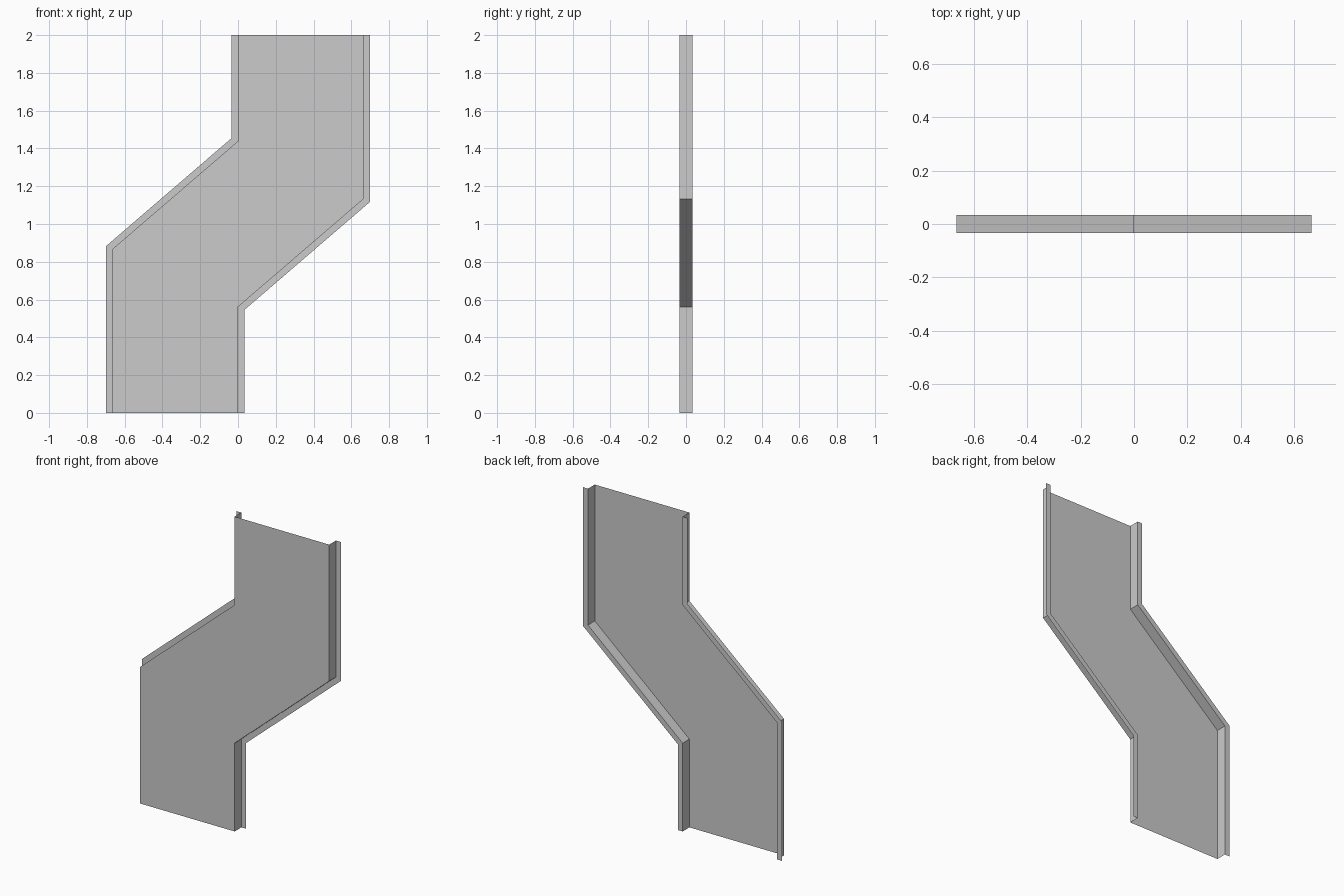
import bpy
import bmesh

cube = bpy.data.objects.get("Cube")
if cube:
    bpy.data.objects.remove(cube, do_unlink=True)

WIDTH = 0.665    # panel width
DEPTH = 0.034    # half the depth of the folded edge
LIP = 0.034      # lip width
MITRE = 0.0157   # height shift of the lip at each bend

grey = bpy.data.materials.new("sheet_grey")
grey.use_nodes = True
colour = (0.6, 0.6, 0.6, 1.0)
grey.diffuse_color = colour
grey.node_tree.nodes["Principled BSDF"].inputs["Base Color"].default_value = colour

# Left edge of the cranked sheet; the right edge is its half-turn
left_edge = [(-WIDTH, 0), (-WIDTH, 0.867), (0, 1.439), (0, 2)]
right_edge = [(-x, 2 - z) for x, z in reversed(left_edge)]


def column(edge, y, side=0):
    """Points along an edge at depth y, moved outward by the lip if side is set."""
    shifts = (0, MITRE, MITRE, 0)
    return [(x + side * LIP, y, z - side * s) for (x, z), s in zip(edge, shifts)]


def sheet(name, columns):
    """Thin sheet lofted across neighbouring columns of points."""
    bm = bmesh.new()
    grid = [[bm.verts.new(p) for p in col] for col in columns]
    for a, b in zip(grid, grid[1:]):
        for i in range(len(a) - 1):
            bm.faces.new((a[i], b[i], b[i + 1], a[i + 1]))
    mesh = bpy.data.meshes.new(name)
    bm.to_mesh(mesh)
    bm.free()
    mesh.materials.append(grey)
    obj = bpy.data.objects.new(name, mesh)
    bpy.context.collection.objects.link(obj)


# Flat cranked panel at the front
sheet("front_panel", [column(left_edge, -DEPTH), column(right_edge, -DEPTH)])

# Edges folded backward, then outward into a narrow lip
sheet("right_folded_edge", [column(left_edge, DEPTH, -1),
                            column(left_edge, DEPTH),
                            column(left_edge, -DEPTH)])
sheet("left_folded_edge", [column(right_edge, -DEPTH),
                           column(right_edge, DEPTH),
                           column(right_edge, DEPTH, 1)])
